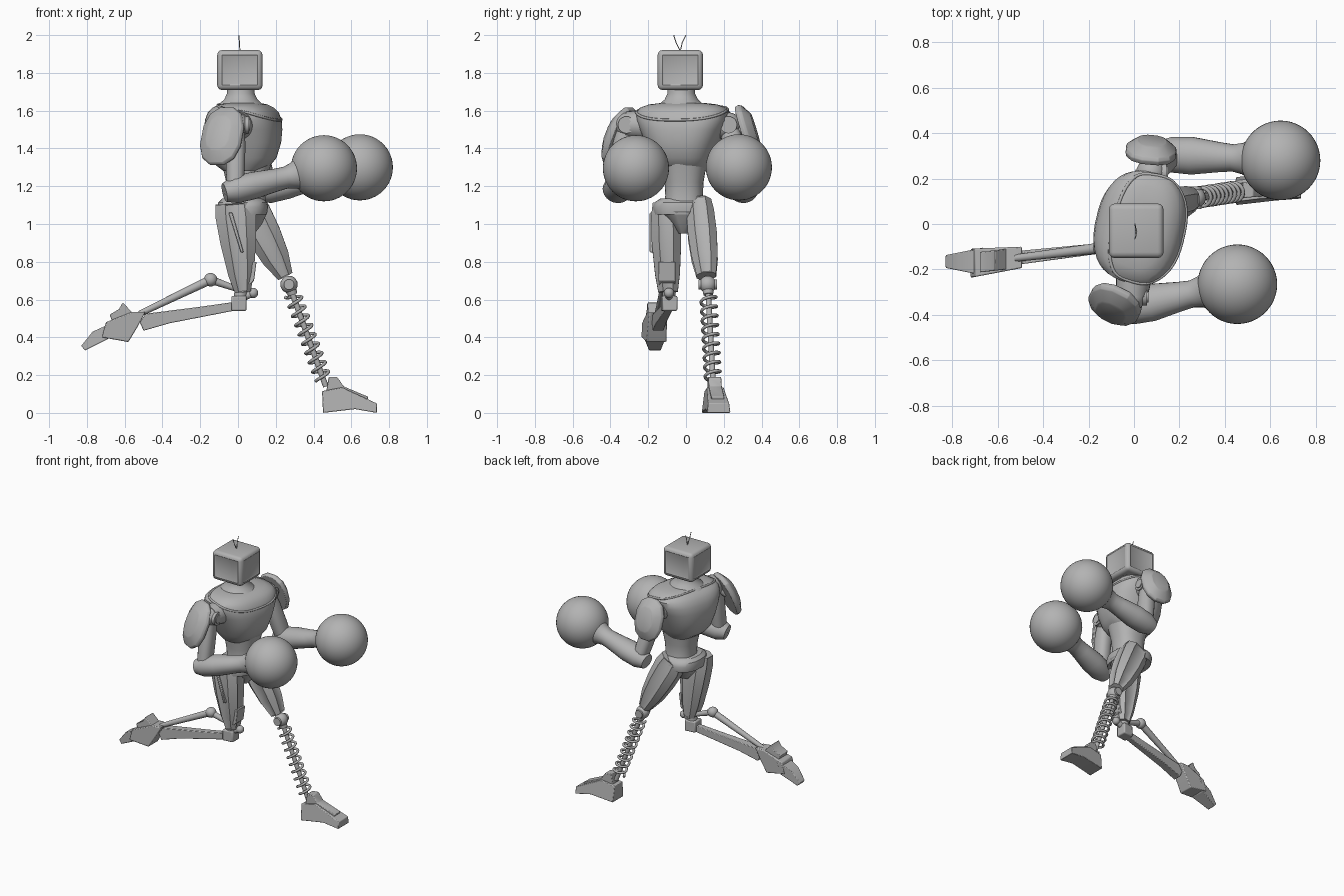
import bpy, bmesh, math
from mathutils import Vector, Matrix, Quaternion

if "Cube" in bpy.data.objects:
    bpy.data.objects.remove(bpy.data.objects["Cube"])

grey = bpy.data.materials.new("plain grey")
grey.use_nodes = True
grey.diffuse_color = (0.45, 0.45, 0.45, 1)
grey.node_tree.nodes["Principled BSDF"].inputs["Base Color"].default_value = grey.diffuse_color
UP = Vector((0, 0, 1))


def finish(name, bm, bevel=0, angle=35):
    bmesh.ops.recalc_face_normals(bm, faces=bm.faces)
    me = bpy.data.meshes.new(name)
    bm.to_mesh(me)
    bm.free()
    me.materials.append(grey)
    ob = bpy.data.objects.new(name, me)
    bpy.context.collection.objects.link(ob)
    if bevel:
        mod = ob.modifiers.new("Bevel", "BEVEL")
        mod.width, mod.segments, mod.limit_method = bevel, 2, "ANGLE"
    bpy.ops.object.select_all(action="DESELECT")
    bpy.context.view_layer.objects.active = ob
    ob.select_set(True)
    bpy.ops.object.shade_smooth_by_angle(angle=math.radians(angle))


def superellipse(a, rx, ry, power):
    c, s = math.cos(a), math.sin(a)
    return Vector((rx * math.copysign(abs(c) ** (2 / power), c),
                   ry * math.copysign(abs(s) ** (2 / power), s), 0))


def loft(name, rings, quat=Quaternion(), n=32, power=2.0, panel=0, bevel=0):
    """Skin superellipse rings (centre, rx, ry) turned by quat; panel sinks every other strip."""
    bm = bmesh.new()
    loops = [[bm.verts.new(Vector(centre) + quat @ superellipse(math.tau * (i + 0.5) / n, rx, ry, power))
              for i in range(n)] for centre, rx, ry in rings]
    strips = []
    for i in range(n):
        j = (i + 1) % n
        strips.append([bm.faces.new((lo[i], lo[j], hi[j], hi[i])) for lo, hi in zip(loops, loops[1:])])
    bm.faces.new(loops[0])
    bm.faces.new(loops[-1])
    bmesh.ops.recalc_face_normals(bm, faces=bm.faces)
    if panel:
        for strip in strips[1::2]:
            bmesh.ops.inset_region(bm, faces=strip, thickness=panel, depth=-panel * 0.6)
    finish(name, bm, bevel)


def limb(name, start, end, stations, **kw):
    """Loft along a line; stations are (fraction, rx, ry)."""
    a, b = Vector(start), Vector(end)
    quat = UP.rotation_difference(b - a)
    loft(name, [(a.lerp(b, t), rx, ry) for t, rx, ry in stations], quat, **kw)


def rod(name, start, end, r, r2=None, n=16):
    r2 = r2 or r
    limb(name, start, end, [(0, r, r), (1, r2, r2)], n=n)


def ball(name, loc, r, seg=20):
    bm = bmesh.new()
    bmesh.ops.create_uvsphere(bm, u_segments=seg, v_segments=seg // 2, radius=r,
                              matrix=Matrix.Translation(loc))
    finish(name, bm, angle=60)


def prism(name, profile, width, bevel=0.004):
    """Side outline (x, z) given thickness; width(x, z) -> (centre y, half width)."""
    bm = bmesh.new()
    rows = []
    for side in (-1, 1):
        row = []
        for x, z in profile:
            mid, half = width(x, z)
            row.append(bm.verts.new((x, mid + side * half, z)))
        rows.append(row)
        bm.faces.new(row)
    k = len(profile)
    for i in range(k):
        j = (i + 1) % k
        bm.faces.new((rows[0][i], rows[0][j], rows[1][j], rows[1][i]))
    finish(name, bm, bevel)


def wire(name, points, r, closed=False):
    cu = bpy.data.curves.new(name, "CURVE")
    cu.dimensions, cu.bevel_depth, cu.bevel_resolution = "3D", r, 2
    cu.use_fill_caps = True
    sp = cu.splines.new("POLY")
    sp.points.add(len(points) - 1)
    for p, co in zip(sp.points, points):
        p.co = (*co, 1)
    sp.use_cyclic_u = closed
    cu.materials.append(grey)
    bpy.context.collection.objects.link(bpy.data.objects.new(name, cu))


# Head: rounded box with a shallow panel on each side, and two feelers
bm = bmesh.new()
bmesh.ops.create_cube(bm, size=1, matrix=Matrix.Translation((0.01, -0.03, 1.815))
                      @ Matrix.Diagonal((0.24, 0.24, 0.212, 1)))
bmesh.ops.bevel(bm, geom=bm.edges[:], offset=0.026, segments=3, profile=0.5, affect="EDGES")
bm.normal_update()
big = [f for f in bm.faces if f.calc_area() > 0.02 and abs(f.normal.z) < 0.5]
bmesh.ops.inset_individual(bm, faces=big, thickness=0.01, depth=-0.004)
finish("head", bm, angle=30)
for y in (-0.065, 0.0):
    wire("antenna", [(0.01, -0.03, 1.915), (0.008, (y - 0.04) / 2, 1.96), (0.004, y, 2.0)], 0.0025)

# Neck and torso, the chest turned towards the right
twist = Quaternion(UP, math.radians(-13))
loft("neck", [((0.015, -0.025, z), r, r) for z, r in
              ((1.72, 0.072), (1.69, 0.074), (1.66, 0.088), (1.635, 0.115), (1.6, 0.15))])
chest = [(1.28, 0.10, 0.12), (1.31, 0.14, 0.14), (1.35, 0.172, 0.162), (1.43, 0.195, 0.195),
         (1.5, 0.199, 0.225), (1.55, 0.193, 0.245), (1.59, 0.176, 0.248), (1.615, 0.152, 0.23),
         (1.633, 0.118, 0.18), (1.64, 0.085, 0.12)]
middle = Vector((0.028, -0.015, 0))
loft("chest", [(middle + UP * z, rx, ry) for z, rx, ry in chest], twist, n=40, power=2.6)

# Collar: lies on the chest, high at the back and low at the front
collar = []
for i in range(60):
    a = math.tau * (i + 0.5) / 60
    level = 6.5 - 1.5 * math.cos(a)
    k = min(int(level), 7)
    z, rx, ry = Vector(chest[k]).lerp(Vector(chest[k + 1]), level - k)
    collar.append(middle + UP * z + twist @ superellipse(a, rx, ry, 2.6))
wire("collar", collar, 0.007, True)

# Waist and hips
loft("abdomen", [((0.045, -0.01, z), rx, ry) for z, rx, ry in
                 ((1.1, 0.105, 0.11), (1.15, 0.1, 0.1), (1.22, 0.108, 0.103), (1.32, 0.13, 0.12))],
     power=2.3)
loft("waistband", [((0.025, -0.02, z), rx, ry) for z, rx, ry in
                   ((1.05, 0.128, 0.148), (1.09, 0.135, 0.156), (1.115, 0.13, 0.145), (1.135, 0.108, 0.115))],
     power=2.4)
loft("pelvis", [((0.04, -0.015, z), rx, ry) for z, rx, ry in
                ((0.95, 0.05, 0.025), (1.0, 0.09, 0.06), (1.07, 0.122, 0.13))], n=12, power=2.4)


# Arms with shoulder joints, tilted pads and round gloves
def arm(side, shoulder, elbow, glove, pad, normal, half_x, half_z):
    s, e, g = Vector(shoulder), Vector(elbow), Vector(glove)
    inner = Vector((0.025, -0.015, s.z)).lerp(s, 0.55)
    rod(side + "_shoulder_axle", inner, s, 0.085, 0.07, n=24)
    ball(side + "_shoulder", s, 0.066)
    rod(side + "_shoulder_cap", s, s + Vector((0.068, 0, 0)), 0.045, n=24)
    rod(side + "_shoulder_disc", s, s + Vector((0.074, 0, 0)), 0.03, n=24)
    limb(side + "_upper_arm", e, s, [(0, 0.046, 0.055), (0.3, 0.05, 0.058),
                                     (0.7, 0.052, 0.058), (1, 0.042, 0.048)], n=16, power=2.4)
    ball(side + "_elbow", e, 0.062)
    limb(side + "_forearm", e, g, [(-0.12, 0.05, 0.055), (0.0, 0.071, 0.078), (0.2, 0.072, 0.083),
                                   (0.45, 0.061, 0.066), (0.57, 0.058, 0.06), (0.66, 0.07, 0.07),
                                   (0.76, 0.1, 0.1)], n=24)
    ball(side + "_glove", g, 0.175, 48)
    d = Vector(normal).normalized()
    quat = d.to_track_quat("Z", "Y")
    loft(side + "_shoulder_pad", [(Vector(pad) + d * t, half_x * k, half_z * k) for t, k in
                                  ((-0.02, 0.95), (0, 1), (0.015, 0.95), (0.045, 0.62), (0.05, 0.55))],
         quat, n=12, power=2.4, bevel=0.003)
    rod(side + "_pad_strut", s, pad, 0.03)


arm("right", (-0.01, -0.315, 1.525), (-0.015, -0.365, 1.18), (0.455, -0.265, 1.295),
    (-0.085, -0.355, 1.465), (-0.4, -0.8, 0.38), 0.122, 0.17)
arm("left", (0.075, 0.225, 1.525), (0.16, 0.305, 1.18), (0.645, 0.28, 1.3),
    (0.075, 0.32, 1.49), (0.08, 0.9, 0.28), 0.115, 0.15)

# Thighs: faceted armour with long sunk panels and a raised strip
limb("right_thigh", (0.025, -0.095, 0.64), (-0.018, -0.11, 1.11),
     [(0, 0.045, 0.055), (0.2, 0.073, 0.07), (0.55, 0.1, 0.083), (0.85, 0.114, 0.082),
      (1, 0.108, 0.07)], n=8, power=2.5, panel=0.007)
limb("left_thigh", (0.25, 0.108, 0.725), (0.05, 0.07, 1.11),
     [(0, 0.045, 0.055), (0.25, 0.078, 0.074), (0.55, 0.096, 0.082), (0.85, 0.102, 0.078),
      (1, 0.09, 0.068)], n=8, power=2.5, panel=0.007)
prism("right_thigh_strip", [(-0.05, 1.06), (-0.03, 1.06), (0.03, 0.85), (0.015, 0.85)],
      lambda x, z: (-0.172, 0.02))
prism("right_knee_guard", [(0.04, 0.66), (0.085, 0.7), (0.098, 0.8), (0.06, 0.8)],
      lambda x, z: (-0.1, 0.045))

# Left lower leg: knee ball, shaft and coil spring
knee, ankle = Vector((0.27, 0.115, 0.68)), Vector((0.465, 0.145, 0.14))
ball("left_knee", knee, 0.046)
rod("left_knee_pin", knee - Vector((0, 0.05, 0)), knee + Vector((0, 0.05, 0)), 0.028)
rod("left_knee_cup", knee, knee.lerp(ankle, 0.1), 0.034, 0.026)
rod("left_shaft", knee, ankle, 0.015)
turn = UP.rotation_difference(ankle - knee)
turns, steps = 9, 20
coil = []
for i in range(turns * steps + 1):
    a = math.tau * i / steps
    coil.append(knee.lerp(ankle, 0.1 + 0.82 * i / (turns * steps))
                + turn @ Vector((0.041 * math.cos(a), 0.041 * math.sin(a), 0)))
wire("left_spring", coil, 0.0085)

# Left foot: sloping wedge with a raised instep, toes turned out
prism("left_foot", [(0.45, 0), (0.445, 0.115), (0.55, 0.135), (0.735, 0.05), (0.735, 0), (0.62, 0.02)],
      lambda x, z: (0.145 + 0.1 * (x - 0.45), 0.062 - 0.13 * z))
prism("left_instep", [(0.465, 0.1), (0.48, 0.19), (0.525, 0.19), (0.56, 0.14), (0.69, 0.085), (0.68, 0.05)],
      lambda x, z: (0.145 + 0.1 * (x - 0.45), 0.034))


# Right lower leg: knee block, tapered shin and a bent piston rod
def drift(half, flare=0):
    return lambda x, z: (-0.09 + 0.115 * x, half - flare * x)


prism("right_knee", [(-0.035, 0.54), (0.045, 0.54), (0.045, 0.62), (-0.035, 0.62)], drift(0.04), 0.008)
rod("right_knee_neck", (0.01, -0.09, 0.6), (0.02, -0.09, 0.67), 0.035)
ball("right_knee_ball", (0.08, -0.09, 0.635), 0.027)
rod("right_knee_pin", (0.0, -0.09, 0.6), (0.08, -0.09, 0.635), 0.02)
prism("right_shin", [(0, 0.545), (0, 0.59), (-0.2, 0.562), (-0.49, 0.525), (-0.52, 0.48), (-0.5, 0.435),
                     (-0.36, 0.475)], drift(0.02, 0.02))
bend = (-0.145, -0.105, 0.705)
ball("right_piston_joint", bend, 0.036)
rod("right_piston_upper", (0.01, -0.09, 0.65), bend, 0.014, 0.022)
rod("right_piston_lower", bend, (-0.52, -0.15, 0.525), 0.024, 0.016)

# Right foot: stacked segments trailing behind
prism("right_foot", [(-0.49, 0.535), (-0.56, 0.535), (-0.7, 0.48), (-0.72, 0.4), (-0.58, 0.375),
                     (-0.535, 0.45)], drift(0.01, 0.075), 0.006)
prism("right_heel_fin", [(-0.55, 0.52), (-0.61, 0.585), (-0.63, 0.55), (-0.68, 0.52), (-0.66, 0.47)],
      drift(0.045))
prism("right_toe", [(-0.66, 0.48), (-0.77, 0.43), (-0.83, 0.355), (-0.81, 0.33), (-0.69, 0.39)],
      lambda x, z: (-0.165, 0.06 + 0.2 * (x + 0.67)))
